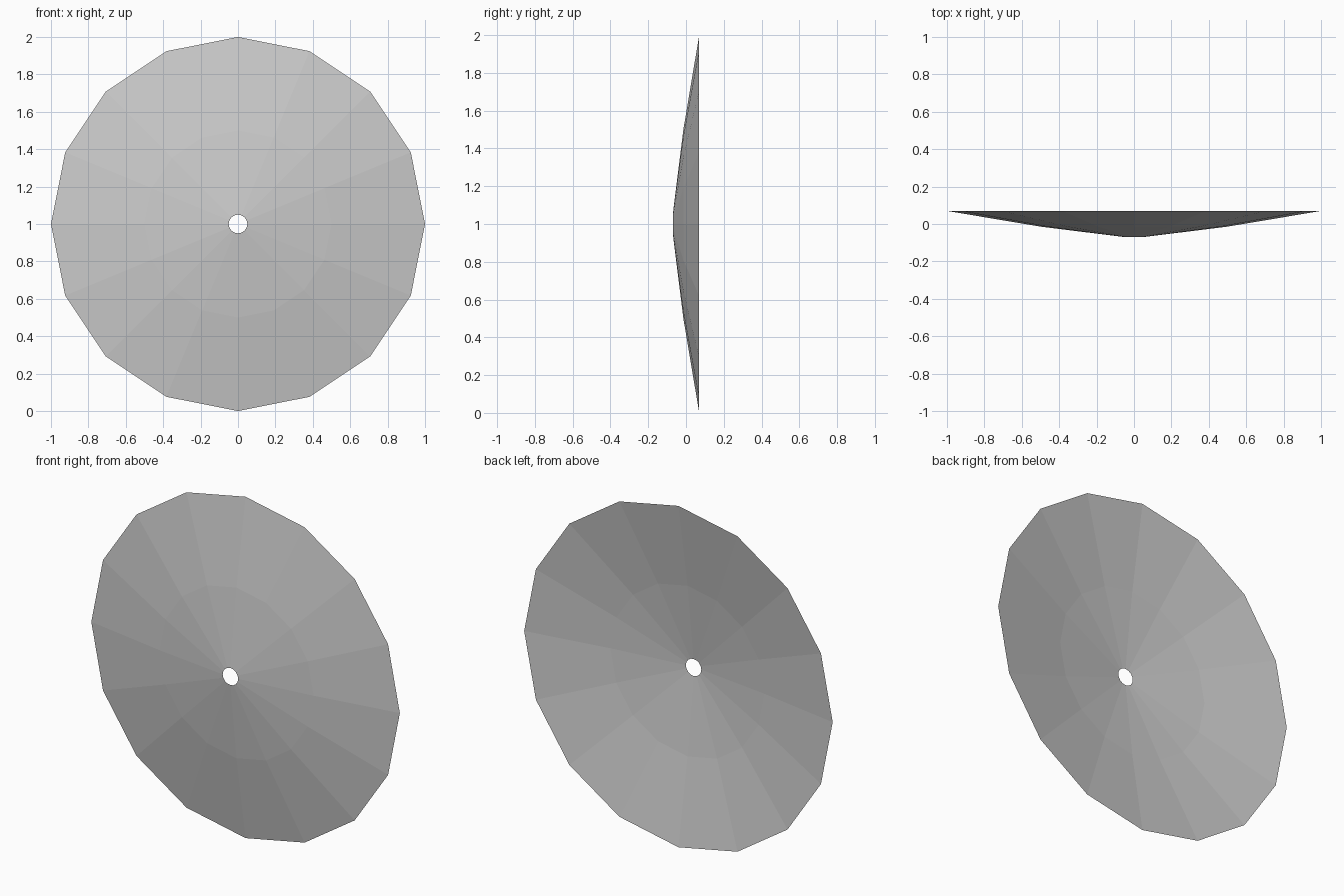
import bpy, bmesh
from math import cos, sin, tau

cube = bpy.data.objects.get("Cube")
if cube:
    bpy.data.objects.remove(cube, do_unlink=True)

SIDES = 16
# (radius, depth) from the centre hole out to the rim
PROFILE = [(0.05, -0.07), (0.5, -0.014), (1.0, 0.07)]

# Plain grey sheet material
grey = bpy.data.materials.new("light_grey")
grey.use_nodes = True
colour = (0.6, 0.6, 0.6, 1)
grey.diffuse_color = colour
grey.node_tree.nodes["Principled BSDF"].inputs["Base Color"].default_value = colour

# Shallow faceted dish, a single sheet spun around the y axis
bm = bmesh.new()
rings = [[bm.verts.new((r * cos(tau * i / SIDES), y, 1 + r * sin(tau * i / SIDES)))
          for i in range(SIDES)] for r, y in PROFILE]
for inner, outer in zip(rings, rings[1:]):
    for i in range(SIDES):
        j = (i + 1) % SIDES
        bm.faces.new((inner[i], outer[i], outer[j], inner[j]))
bm.normal_update()
if bm.faces[:][0].normal.y > 0:
    bmesh.ops.reverse_faces(bm, faces=bm.faces[:])

mesh = bpy.data.meshes.new("dish")
bm.to_mesh(mesh)
bm.free()
mesh.materials.append(grey)
dish = bpy.data.objects.new("dish", mesh)
bpy.context.collection.objects.link(dish)
